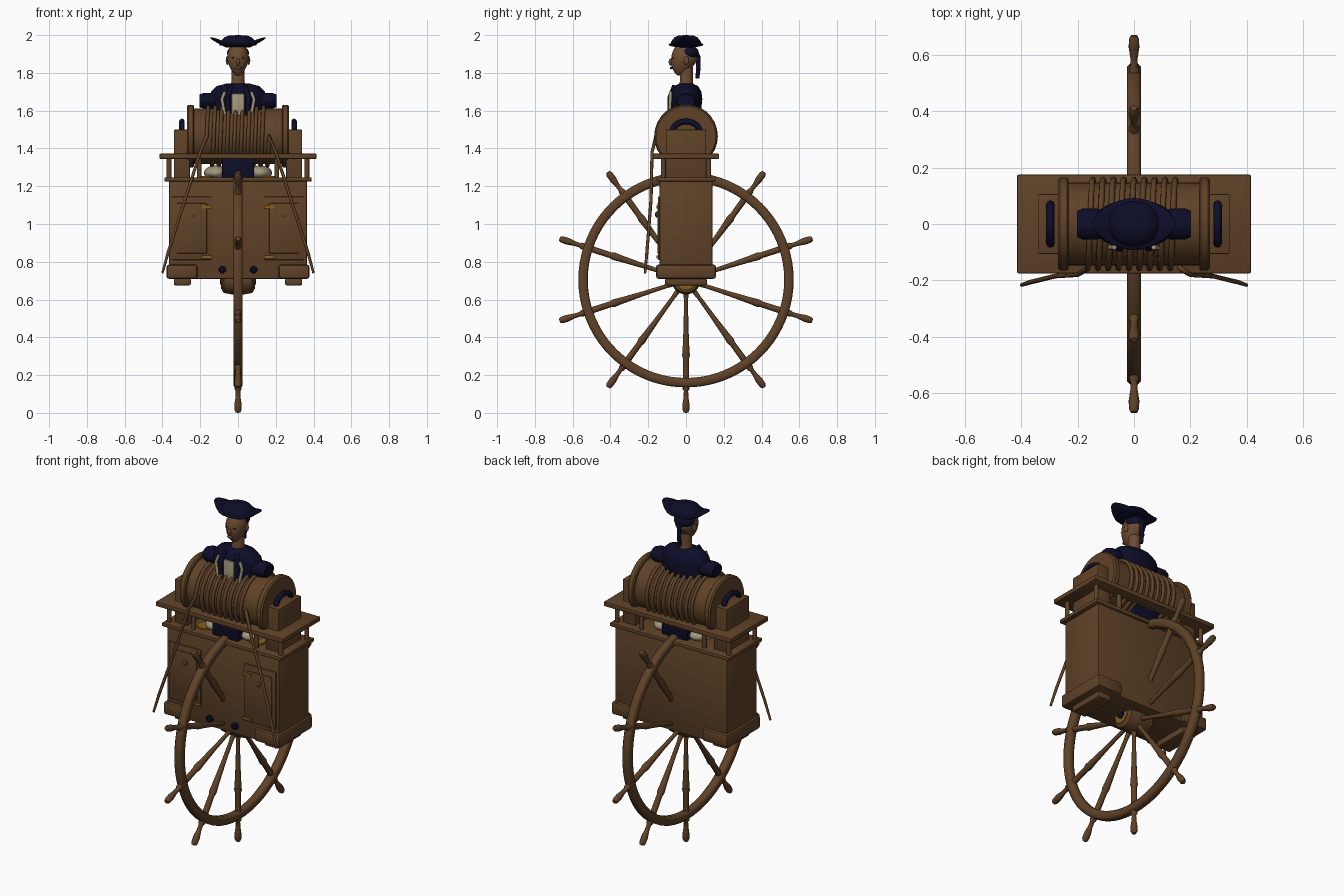
import bpy, bmesh, math
from mathutils import Vector, Matrix

if "Cube" in bpy.data.objects:
    bpy.data.objects.remove(bpy.data.objects["Cube"])

def material(name, c):
    m = bpy.data.materials.new(name)
    m.diffuse_color = (*c, 1)
    m.use_nodes = True
    m.node_tree.nodes["Principled BSDF"].inputs["Base Color"].default_value = m.diffuse_color
    return m

WOOD = material("brown wood", (0.115, 0.054, 0.020))
NAVY = material("navy cloth", (0.004, 0.004, 0.022))
SKIN = material("skin", (0.15, 0.072, 0.030))
CREAM = material("cream linen", (0.36, 0.31, 0.20))
GOLD = material("brass", (0.24, 0.115, 0.012))
X_AXIS = Matrix.Rotation(math.pi / 2, 4, 'Y')
FRONT = Matrix.Rotation(math.pi / 2, 4, 'X')

def finish(name, bm, mat, angle=35):
    bmesh.ops.recalc_face_normals(bm, faces=bm.faces)
    me = bpy.data.meshes.new(name)
    bm.to_mesh(me)
    bm.free()
    me.materials.append(mat)
    me.shade_smooth()
    me.set_sharp_from_angle(angle=math.radians(angle))
    ob = bpy.data.objects.new(name, me)
    bpy.context.collection.objects.link(ob)
    return ob

def box(name, x, y, z, mat, bevel=0.0):
    """Box from (min, max) ranges."""
    bm = bmesh.new()
    bmesh.ops.create_cube(bm, size=1)
    for v in bm.verts:
        v.co = [(r[0] + r[1]) / 2 + c * (r[1] - r[0]) for r, c in zip((x, y, z), v.co)]
    if bevel:
        bmesh.ops.bevel(bm, geom=bm.edges[:], offset=bevel, segments=2, affect='EDGES', profile=0.5)
    return finish(name, bm, mat, 30)

def lathe(name, profile, mat, matrix=Matrix(), segs=24, scale=(1, 1)):
    """Turn (radius, height) pairs around z, then place by matrix."""
    bm = bmesh.new()
    rings = []
    for r, h in profile:
        r = max(r, 1e-5)
        rings.append([bm.verts.new((r * scale[0] * math.cos(2 * math.pi * i / segs),
                                    r * scale[1] * math.sin(2 * math.pi * i / segs), h)) for i in range(segs)])
    for a, b in zip(rings, rings[1:]):
        for i in range(segs):
            j = (i + 1) % segs
            bm.faces.new((a[i], a[j], b[j], b[i]))
    bm.faces.new(rings[0][::-1])
    bm.faces.new(rings[-1])
    bmesh.ops.remove_doubles(bm, verts=bm.verts, dist=2e-5)
    bm.transform(matrix)
    return finish(name, bm, mat)

def ball(name, loc, size, mat, shape=None, segs=28):
    bm = bmesh.new()
    bmesh.ops.create_uvsphere(bm, u_segments=segs, v_segments=segs // 2 + 2, radius=1)
    for v in bm.verts:
        p = shape(v.co.copy()) if shape else v.co
        v.co = Vector(loc) + Vector([a * b for a, b in zip(p, size)])
    return finish(name, bm, mat, 60)

def tube(name, pts, radius, mat, radii=None):
    cu = bpy.data.curves.new(name, 'CURVE')
    cu.dimensions = '3D'
    cu.bevel_depth = radius
    cu.bevel_resolution = 2
    cu.use_fill_caps = True
    sp = cu.splines.new('POLY')
    sp.points.add(len(pts) - 1)
    for i, p in enumerate(pts):
        sp.points[i].co = (*p, 1)
        sp.points[i].radius = radii[i] if radii else 1
    cu.materials.append(mat)
    ob = bpy.data.objects.new(name, cu)
    bpy.context.collection.objects.link(ob)
    return ob

def at(x, y, z):
    return Matrix.Translation((x, y, z))

# Ship's wheel: rim, ten turned spokes, hub
HUB = 0.705
rim = [(0.57, -0.014), (0.57, 0.014), (0.56, 0.024), (0.53, 0.024),
       (0.52, 0.014), (0.52, -0.014), (0.53, -0.024), (0.56, -0.024), (0.57, -0.014)]
bm = bmesh.new()
loops = [[bm.verts.new((h, r * math.cos(t), HUB + r * math.sin(t))) for r, h in rim[:-1]]
         for t in [2 * math.pi * i / 80 for i in range(80)]]
for i in range(80):
    a, b = loops[i], loops[(i + 1) % 80]
    for k in range(8):
        bm.faces.new((a[k], a[(k + 1) % 8], b[(k + 1) % 8], b[k]))
finish("wheel_rim", bm, WOOD, 50)
spoke = [(0.016, 0.03), (0.011, 0.12), (0.013, 0.24), (0.018, 0.36), (0.021, 0.40), (0.016, 0.42),
         (0.017, 0.50), (0.018, 0.58), (0.012, 0.59), (0.013, 0.62), (0.019, 0.66), (0.018, 0.69),
         (0.012, 0.703), (0, 0.705)]
for i in range(10):
    turn = Matrix.Rotation(math.pi + i * math.pi / 5, 4, 'X')
    lathe(f"wheel_spoke_{i}", spoke, WOOD, at(0, 0, HUB) @ turn, 14)
lathe("wheel_hub", [(0.055, -0.085), (0.07, -0.075), (0.078, -0.03), (0.078, 0.03), (0.07, 0.075), (0.055, 0.085)],
      WOOD, at(0, 0, HUB) @ X_AXIS, 28)
lathe("hub_brass_cap", [(0.05, -0.09), (0.05, 0.09)], GOLD, at(0, 0, HUB) @ X_AXIS)
lathe("hub_axle", [(0.025, -0.095), (0.025, 0.095)], NAVY, at(0, 0, HUB) @ X_AXIS)

# Cabinet with ledge
box("cabinet", (-0.365, 0.365), (-0.14, 0.14), (0.71, 1.23), WOOD, 0.004)
box("cabinet_ledge", (-0.39, 0.39), (-0.155, 0.155), (1.225, 1.247), WOOD, 0.005)
box("upper_board", (-0.415, 0.415), (-0.175, 0.175), (1.345, 1.372), WOOD, 0.004)

for s, side in ((-1, "left"), (1, "right")):
    def rng(a, b):
        return tuple(sorted((s * a, s * b)))
    box(f"{side}_base", rng(0.215, 0.378), (-0.158, 0.158), (0.71, 0.785), WOOD, 0.012)
    box(f"{side}_foot", rng(0.25, 0.34), (-0.11, 0.11), (0.675, 0.715), WOOD, 0.008)
    # Doors, hinges, knobs
    box(f"{side}_door", rng(0.14, 0.35), (-0.148, -0.13), (0.81, 1.145), WOOD, 0.003)
    box(f"{side}_door_panel", rng(0.165, 0.325), (-0.152, -0.14), (0.845, 1.11), WOOD, 0.002)
    for z in (0.825, 1.09):
        box(f"{side}_hinge", rng(0.138, 0.19), (-0.156, -0.14), (z - 0.007, z + 0.007), GOLD)
    lathe(f"{side}_door_knob", [(0.015, 0), (0.015, 0.014), (0.008, 0.018)], WOOD, at(s * 0.24, -0.145, 1.05) @ FRONT, 16)
    lathe(f"{side}_front_plug", [(0.02, 0), (0.02, 0.012), (0.012, 0.018)], NAVY, at(s * 0.083, -0.14, 0.757) @ FRONT, 16)
    # Drum supports and posts
    box(f"{side}_drum_support", rng(0.255, 0.34), (-0.107, 0.107), (1.24, 1.5), WOOD, 0.005)
    for y in (-0.12, 0.12):
        for x in (0.365, 0.205):
            lathe(f"{side}_post", [(0.013, 1.24), (0.013, 1.35)], WOOD, at(s * x, y, 0), 12)
    # Navy handle arch
    arch = [(s * 0.297, -0.07 * math.cos(t), 1.49 + 0.053 * math.sin(t))
            for t in [math.pi * i / 16 for i in range(17)]]
    tube(f"{side}_handle", arch, 0.015, NAVY)
    # Drum flange
    lathe(f"{side}_drum_flange", [(0.158, 0.232), (0.166, 0.238), (0.166, 0.262), (0.158, 0.27)], WOOD,
          at(0, 0, 1.465) @ Matrix.Rotation(s * math.pi / 2, 4, 'Y'), 40)
    # Shirt bulge seen between the ledges
    ball(f"{side}_linen_bulge", (s * 0.115, 0, 1.27), (0.065, 0.10, 0.04), CREAM)
    lathe(f"{side}_brass_ring", [(0.045, 1.245), (0.045, 1.255)], GOLD, at(s * 0.17, -0.06, 0), 20)

# Drum and wound rope with hanging ends
lathe("drum", [(0.147, -0.24), (0.147, 0.24)], WOOD, at(0, 0, 1.465) @ X_AXIS, 40)
path = [(-0.40, -0.217, 0.74), (-0.37, -0.207, 0.85), (-0.28, -0.185, 1.13), (-0.20, -0.18, 1.38)]
turns, steps = 9, 28
for i in range(turns * steps + 1):
    t = 2 * math.pi * i / steps
    path.append((-0.165 + 0.33 * i / (turns * steps), -0.158 * math.cos(t), 1.465 + 0.158 * math.sin(t)))
path += [(-x, y, z) for x, y, z in path[3::-1]]
tube("wound_rope", path, 0.0105, WOOD, [0.6] + [0.8] * 3 + [1] * (len(path) - 8) + [0.8] * 3 + [0.6])

# Torso, coat and shirt front
box("coat_skirt", (-0.085, 0.085), (-0.122, 0.11), (1.24, 1.36), NAVY, 0.01)
lathe("coat", [(0.8, 1.32), (0.85, 1.50), (1.0, 1.60), (1.08, 1.66), (1.02, 1.70), (0.8, 1.73), (0.4, 1.745), (0, 1.745)],
      NAVY, scale=(0.14, 0.08), segs=32)
box("shirt_front", (-0.035, 0.035), (-0.093, -0.04), (1.54, 1.69), CREAM, 0.008)
for s, side in ((-1, "left"), (1, "right")):
    lathe(f"{side}_sleeve", [(0.04, 0.09), (0.055, 0.13), (0.056, 0.18), (0.046, 0.203)], NAVY,
          at(0, 0, 1.652) @ Matrix.Rotation(s * math.pi / 2, 4, 'Y'), 20, (0.75, 1))
    tube(f"{side}_lapel_trim", [(s * 0.07, -0.082, 1.70), (s * 0.085, -0.084, 1.66), (s * 0.07, -0.086, 1.58)], 0.009, CREAM)
    tube(f"{side}_lapel", [(s * 0.035, -0.06, 1.73), (s * 0.055, -0.084, 1.67), (s * 0.05, -0.084, 1.56)], 0.014, NAVY)

# Head
def skull(p):
    if p.z < 0:
        p.x *= 1 + 0.28 * p.z
        p.y = p.y * (1 + 0.25 * p.z) + 0.35 * p.z
    return p
lathe("neck", [(0.040, 1.72), (0.034, 1.76), (0.034, 1.83)], SKIN, at(0, 0.002, 0), 20)
ball("head", (0, -0.008, 1.873), (0.058, 0.070, 0.088), SKIN, skull)
ball("nose", (0, -0.078, 1.858), (0.010, 0.014, 0.020), SKIN, segs=12)
ball("lips", (0, -0.076, 1.826), (0.018, 0.010, 0.007), SKIN, segs=12)
for s, side in ((-1, "left"), (1, "right")):
    ball(f"{side}_ear", (s * 0.057, 0.002, 1.865), (0.008, 0.014, 0.022), SKIN, segs=12)
    ball(f"{side}_eye", (s * 0.024, -0.070, 1.88), (0.010, 0.004, 0.003), NAVY, segs=12)

# Hair, pigtail and cocked hat
ball("hair", (0, 0.014, 1.905), (0.058, 0.054, 0.042), NAVY)
tube("pigtail", [(0, 0.045, 1.92), (0, 0.064, 1.885), (0, 0.066, 1.83), (0, 0.060, 1.77)], 0.013, NAVY, [1, 1, 0.9, 0.8])

def brim(p):
    a = abs(p.x)
    p.y *= 1 - 0.25 * a * a
    p.z += 2.3 * max(0, a - 0.45) / 0.55
    return p
ball("hat_brim", (0, 0, 1.950), (0.148, 0.092, 0.016), NAVY, brim, 36)
lathe("hat_crown", [(1.15, 1.945), (1.1, 1.965), (0.85, 1.988), (0.55, 1.998), (0, 2.0)], NAVY, scale=(0.085, 0.072), segs=28)
